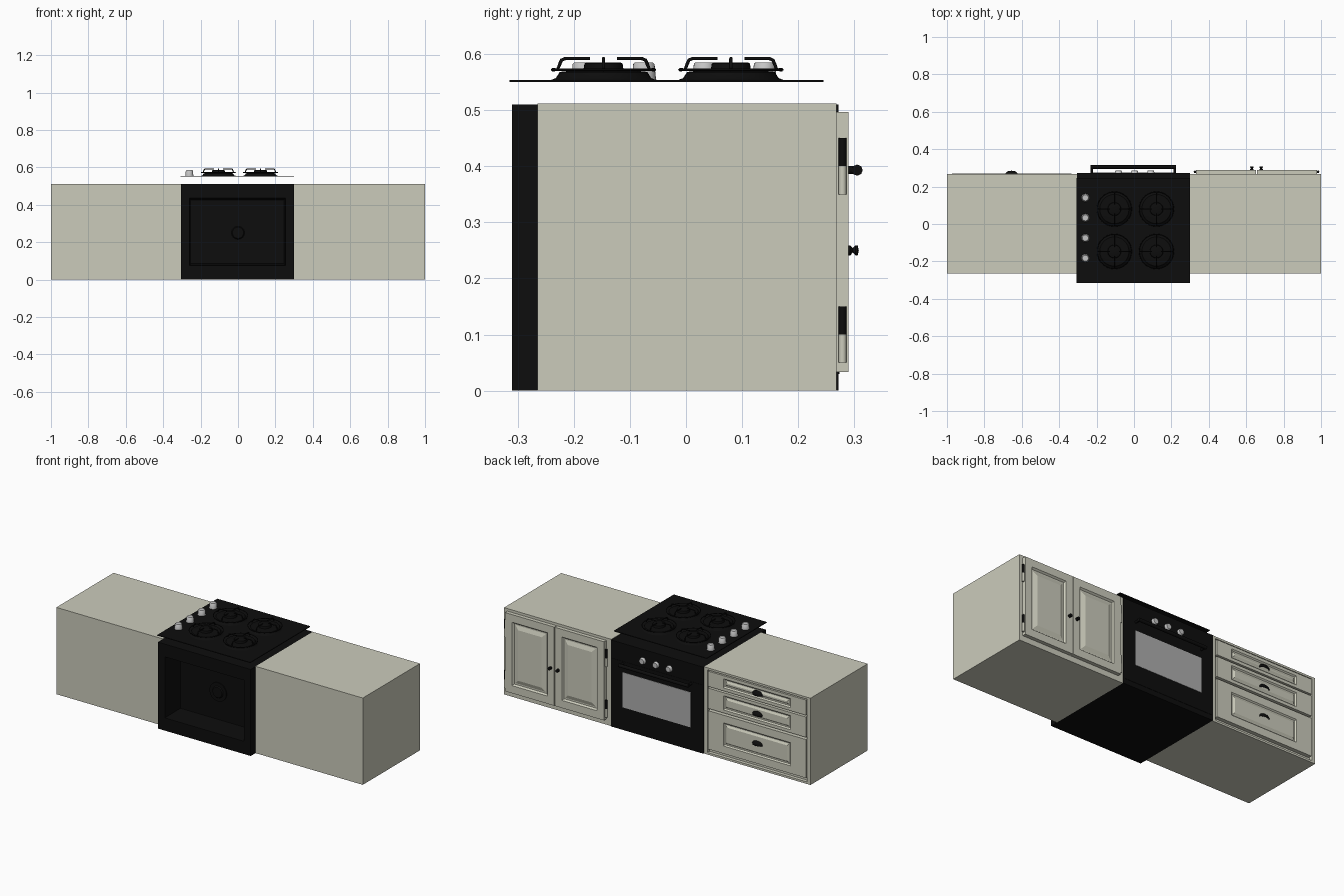
import bpy, bmesh, math
from mathutils import Matrix, Vector

cube = bpy.data.objects.get("Cube")
if cube:
    bpy.data.objects.remove(cube, do_unlink=True)


def material(name, r, g, b):
    m = bpy.data.materials.new(name)
    m.use_nodes = True
    m.diffuse_color = (r, g, b, 1)
    m.node_tree.nodes["Principled BSDF"].inputs["Base Color"].default_value = (r, g, b, 1)
    return m


CREAM = material("cream paint", 0.60, 0.60, 0.50)
BLACK = material("black enamel", 0.004, 0.004, 0.004)
GLASS = material("grey glass", 0.42, 0.42, 0.42)
SILVER = material("silver metal", 0.55, 0.55, 0.55)


def finish(name, bm, mat, smooth=False):
    bmesh.ops.recalc_face_normals(bm, faces=bm.faces)
    me = bpy.data.meshes.new(name)
    bm.to_mesh(me)
    bm.free()
    me.materials.append(mat)
    ob = bpy.data.objects.new(name, me)
    bpy.context.collection.objects.link(ob)
    if smooth:
        bpy.ops.object.select_all(action='DESELECT')
        ob.select_set(True)
        bpy.context.view_layer.objects.active = ob
        bpy.ops.object.shade_smooth_by_angle(angle=math.radians(40))
    return ob


def box(name, x, y, z, mat, steps=(), side=1):
    """Box from ranges; each step (dx, dz, dy) insets the face on one y side and moves it."""
    bm = bmesh.new()
    bmesh.ops.create_cube(bm, size=1)
    for v in bm.verts:
        v.co = [r[0] if c < 0 else r[1] for r, c in zip((x, y, z), v.co)]
    bm.normal_update()
    face = max(bm.faces, key=lambda f: f.normal.y * side)
    cx, cz = sum(x) / 2, sum(z) / 2
    hx, hz, depth = (x[1] - x[0]) / 2, (z[1] - z[0]) / 2, face.calc_center_median().y
    for dx, dz, dy in steps:
        bmesh.ops.inset_individual(bm, faces=[face], thickness=0.001)
        hx, hz, depth = hx - dx, hz - dz, depth + dy * side
        for v in face.verts:
            v.co = (cx + math.copysign(hx, v.co.x - cx), depth,
                    cz + math.copysign(hz, v.co.z - cz))
    return finish(name, bm, mat)


def lathe(name, profile, at, mat, axis='Z', sides=24):
    """Turned part from (radius, height) points; axis Y points outward at the back."""
    bm = bmesh.new()
    vs = [bm.verts.new((r, 0, h)) for r, h in profile]
    edges = [bm.edges.new(p) for p in zip(vs, vs[1:])]
    bmesh.ops.spin(bm, geom=vs + edges, cent=(0, 0, 0), axis=(0, 0, 1),
                   angle=math.tau, steps=sides)
    bmesh.ops.remove_doubles(bm, verts=bm.verts, dist=0.00005)
    turn = {'Z': 0, 'Y': -90, '-Y': 90}[axis]
    bm.transform(Matrix.Translation(at) @ Matrix.Rotation(math.radians(turn), 4, 'X'))
    return finish(name, bm, mat, True)


def rod(name, points, radius, mat, cyclic=False):
    cu = bpy.data.curves.new(name, 'CURVE')
    cu.dimensions = '3D'
    cu.bevel_depth = radius
    cu.bevel_resolution = 2
    cu.use_fill_caps = True
    sp = cu.splines.new('POLY')
    sp.points.add(len(points) - 1)
    for p, co in zip(sp.points, points):
        p.co = (*co, 1)
    sp.use_cyclic_u = cyclic
    cu.materials.append(mat)
    ob = bpy.data.objects.new(name, cu)
    bpy.context.collection.objects.link(ob)
    return ob


# Cabinets
DEEP = (-0.265, 0.268)
TALL = (0, 0.512)
box("drawer_cabinet", (-1, -0.305), DEEP, TALL, CREAM,
    [(0.022, 0.012, 0), (0, 0, -0.02)])
box("door_cabinet", (0.3, 1), DEEP, TALL, CREAM)

# Drawers with raised panels and cup pulls
RAISED = [(0.007, 0.007, -0.007), (0.006, 0.006, 0), (0.01, 0.01, 0.006)]
for n, (low, high, pull) in enumerate([(0.405, 0.495, 0.445), (0.275, 0.395, 0.325),
                                       (0.035, 0.262, 0.150)]):
    edge = 0.018 if n < 2 else 0.045
    box(f"drawer_{n + 1}", (-0.972, -0.333), (0.24, 0.271), (low, high), CREAM,
        [(0.1, edge, 0)] + RAISED)
    bm = bmesh.new()
    bmesh.ops.create_uvsphere(bm, u_segments=20, v_segments=12, radius=1)
    for co, no in (((0, 0, -0.3), (0, 0, 1)), ((0, 0, 0), (0, 1, 0))):
        bmesh.ops.bisect_plane(bm, geom=bm.verts[:] + bm.edges[:] + bm.faces[:],
                               plane_co=co, plane_no=no, clear_inner=True)
    bm.transform(Matrix.Translation((-0.655, 0.266, pull)) @
                 Matrix.Diagonal((0.034, 0.019, 0.02, 1)))
    cup = finish(f"cup_pull_{n + 1}", bm, BLACK, True)
    cup.modifiers.new("Shell", 'SOLIDIFY').thickness = 0.002

# Doors, knobs and hinges
for side, x, knob_x, hinge_x in (("right", (0.332, 0.653), 0.630, 0.326),
                                 ("left", (0.657, 0.978), 0.680, 0.984)):
    box(f"{side}_door", x, (0.268, 0.290), (0.033, 0.497), CREAM,
        [(0.045, 0.045, 0), (0.008, 0.008, -0.01), (0.008, 0.008, 0), (0.022, 0.022, 0.008)])
    lathe(f"{side}_door_knob", [(0, 0), (0.009, 0), (0.009, 0.003), (0.004, 0.007),
                                (0.009, 0.012), (0.009, 0.016), (0, 0.018)],
          (knob_x, 0.290, 0.25), BLACK, 'Y', 16)
    for z in (0.05, 0.35):
        for part, lift, mat in (("lower", 0, CREAM), ("upper", 0.05, BLACK)):
            lathe(f"{side}_hinge_{part}", [(0, 0), (0.007, 0), (0.007, 0.05), (0, 0.05)],
                  (hinge_x, 0.279, z + lift), mat, 'Z', 12)

# Oven body with recessed rear and fan
box("oven_body", (-0.305, 0.3), (-0.31, 0.272), (0, 0.51), BLACK,
    [(0.045, 0.075, 0), (0.01, 0.01, -0.13)], -1)
lathe("oven_fan", [(0, 0.012), (0.03, 0.012), (0.035, 0.006), (0.055, 0.006), (0.055, 0)],
      (0, -0.182, 0.25), BLACK, '-Y', 32)

# Oven door, window, handle and dials
box("oven_door", (-0.295, 0.29), (0.265, 0.274), (0.03, 0.405), BLACK)
box("oven_window", (-0.224, 0.22), (0.272, 0.276), (0.135, 0.342), GLASS)
rod("oven_handle", [(-0.232, 0.305, 0.393), (0.225, 0.305, 0.393)], 0.010, BLACK)
for x in (-0.225, 0.218):
    rod("handle_post", [(x, 0.27, 0.393), (x, 0.305, 0.393)], 0.007, BLACK)
for x in (-0.083, 0.003, 0.09):
    lathe("oven_dial", [(0.019, 0), (0.017, 0.013), (0.015, 0.015), (0, 0.015)],
          (x, 0.272, 0.443), SILVER, 'Y')

# Hob plate and dials
box("hob_plate", (-0.307, 0.3), (-0.315, 0.245), (0.55, 0.554), BLACK)
for y in (0.14, 0.033, -0.075, -0.183):
    lathe("hob_dial", [(0.022, 0), (0.021, 0.006), (0.019, 0.028), (0.016, 0.031), (0, 0.031)],
          (-0.26, y, 0.554), SILVER)

# Burners with ring and four bent prongs each
for x in (-0.105, 0.12):
    for y in (-0.147, 0.08):
        lathe("burner", [(0.093, 0), (0.085, 0.003), (0.078, 0.014), (0.06, 0.016),
                         (0.036, 0.016), (0.034, 0.029), (0.03, 0.031), (0, 0.031)],
              (x, y, 0.554), BLACK, 'Z', 32)
        base = Vector((x, y, 0))
        rod("burner_ring", [base + Vector((0.092 * math.cos(a), 0.092 * math.sin(a), 0.572))
                            for a in (math.tau * i / 32 for i in range(32))],
            0.002, BLACK, True)
        for q in range(4):
            spin = Matrix.Rotation(q * math.pi / 2, 3, 'Z')
            rod("burner_prong", [base + spin @ Vector((r, 0, z)) for r, z in
                                 ((0.024, 0.592), (0.068, 0.592), (0.075, 0.589),
                                  (0.078, 0.582), (0.082, 0.572), (0.092, 0.572))],
                0.003, BLACK)
